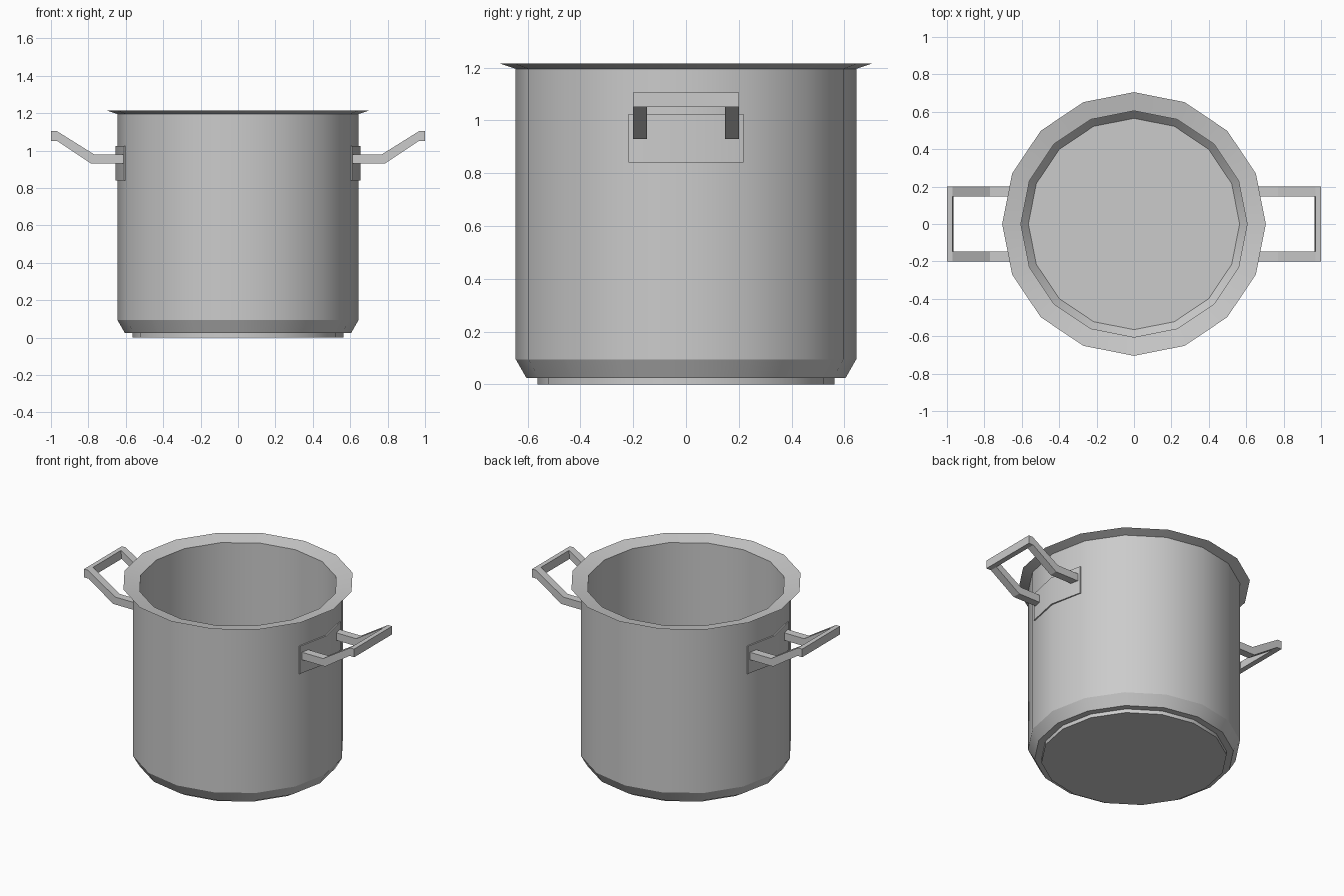
import bpy, bmesh
from math import sin, cos, pi, radians

cube = bpy.data.objects.get("Cube")
if cube:
    bpy.data.objects.remove(cube, do_unlink=True)

steel = bpy.data.materials.new("brushed steel grey")
steel.use_nodes = True
colour = (0.6, 0.6, 0.6, 1)
steel.diffuse_color = colour
steel.node_tree.nodes["Principled BSDF"].inputs["Base Color"].default_value = colour


def make_object(name, bm, smooth_angle=None):
    bmesh.ops.recalc_face_normals(bm, faces=bm.faces)
    mesh = bpy.data.meshes.new(name)
    bm.to_mesh(mesh)
    bm.free()
    mesh.materials.append(steel)
    obj = bpy.data.objects.new(name, mesh)
    bpy.context.collection.objects.link(obj)
    if smooth_angle:
        bpy.ops.object.select_all(action='DESELECT')
        obj.select_set(True)
        bpy.context.view_layer.objects.active = obj
        bpy.ops.object.shade_smooth_by_angle(angle=radians(smooth_angle))
    return obj


def lathe(name, profile, sides=16, smooth_angle=26):
    """Revolve (radius, z) points and cap both ends."""
    bm = bmesh.new()
    rings = [[bm.verts.new((r * cos(2 * pi * i / sides), r * sin(2 * pi * i / sides), z))
              for i in range(sides)] for r, z in profile]
    for a, b in zip(rings, rings[1:]):
        for i in range(sides):
            j = (i + 1) % sides
            bm.faces.new((a[i], a[j], b[j], b[i]))
    bm.faces.new(rings[0])
    bm.faces.new(rings[-1])
    return make_object(name, bm, smooth_angle)


# Pot: raised base, chamfered foot, wall, flared rim, inner wall and floor
lathe("pot_body", [
    (0.563, 0), (0.563, 0.025), (0.605, 0.025), (0.645, 0.095),
    (0.645, 1.195), (0.705, 1.215), (0.605, 1.195),
    (0.605, 0.105), (0.565, 0.06)])


def mount_plate(name, side):
    """Plate folded along its middle to follow the wall."""
    plan = [(0.655, 0), (0.609, 0.217), (0.59, 0.217), (0.63, 0), (0.59, -0.217), (0.609, -0.217)]
    bm = bmesh.new()
    low, high = [[bm.verts.new((side * x, y, z)) for x, y in plan] for z in (0.84, 1.025)]
    for i in range(len(plan)):
        j = (i + 1) % len(plan)
        bm.faces.new((low[i], low[j], high[j], high[i]))
    bm.faces.new(low)
    bm.faces.new(high)
    make_object(name, bm, 26)


def handle(name, side):
    """Bent U-shaped bar: two arms joined by a grip at the outer end."""
    bottom = [(0.61, 0.93), (0.785, 0.93), (0.965, 1.05), (1, 1.05)]
    top = [(0.61, 0.98), (0.77, 0.98), (0.97, 1.105), (1, 1.105)]
    across = [-0.2, -0.148, 0.148, 0.2]
    cells = [(i, j) for i in range(3) for j in (0, 2)] + [(2, 1)]
    faces = {}
    for i, j in cells:
        a, b, c, d = (i, j), (i + 1, j), (i + 1, j + 1), (i, j + 1)
        quads = [[(*p, k) for p in (a, b, c, d)] for k in (0, 1)]
        for p, q in ((a, b), (b, c), (c, d), (d, a)):
            quads.append([(*p, 0), (*q, 0), (*q, 1), (*p, 1)])
        for quad in quads:
            faces.setdefault(frozenset(quad), []).append(quad)
    bm = bmesh.new()
    verts = {}
    for found in faces.values():
        if len(found) > 1:      # inner wall shared by two cells
            continue
        for i, j, k in found[0]:
            if (i, j, k) not in verts:
                x, z = (bottom, top)[k][i]
                verts[i, j, k] = bm.verts.new((side * x, across[j], z))
        bm.faces.new([verts[key] for key in found[0]])
    make_object(name, bm)


# Handles and their mounts on both sides
for label, side in (("left", 1), ("right", -1)):
    mount_plate(label + "_handle_mount", side)
    handle(label + "_handle", side)
